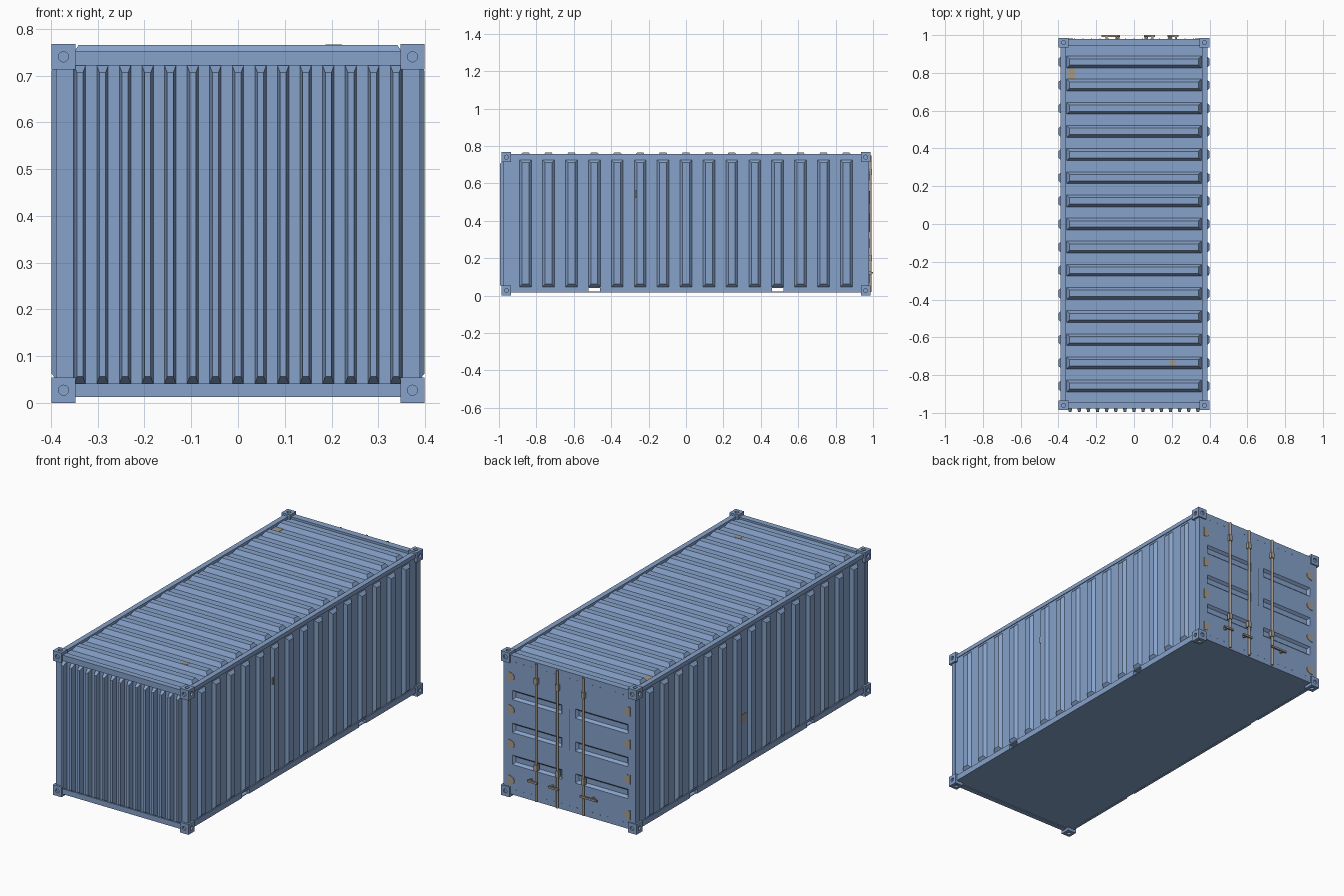
import bpy, bmesh, math
from mathutils import Vector as V, Matrix as M

if "Cube" in bpy.data.objects:
    bpy.data.objects.remove(bpy.data.objects["Cube"])


def material(name, rgb):
    m = bpy.data.materials.new(name)
    m.diffuse_color = (*rgb, 1)
    m.use_nodes = True
    m.node_tree.nodes["Principled BSDF"].inputs["Base Color"].default_value = m.diffuse_color
    return m


BLUE = material("blue paint", (0.24, 0.36, 0.59))
TAN = material("worn bare metal", (0.39, 0.33, 0.27))
RUST = material("faded rust", (0.36, 0.31, 0.26))
DARK = material("dark gasket", (0.06, 0.08, 0.12))
X, Y, Z = V((1, 0, 0)), V((0, 1, 0)), V((0, 0, 1))


def finish(name, bm, mat):
    bmesh.ops.recalc_face_normals(bm, faces=bm.faces)
    me = bpy.data.meshes.new(name)
    bm.to_mesh(me)
    bm.free()
    me.materials.append(mat)
    ob = bpy.data.objects.new(name, me)
    bpy.context.collection.objects.link(ob)
    return ob


def box(bm, x0, x1, y0, y1, z0, z1):
    mat = M.Translation(((x0 + x1) / 2, (y0 + y1) / 2, (z0 + z1) / 2)) @ \
        M.Diagonal((abs(x1 - x0), abs(y1 - y0), abs(z1 - z0), 1))
    bmesh.ops.create_cube(bm, size=1, matrix=mat)


def cyl(bm, centre, axis, r, length, seg=12):
    mat = M.Translation(centre) @ Z.rotation_difference(axis).to_matrix().to_4x4()
    bmesh.ops.create_cone(bm, cap_ends=True, segments=seg, radius1=r, radius2=r,
                          depth=length, matrix=mat)


def rib(bm, o, u, v, n, base, top, h):
    """Frustum with sloped sides standing on a wall along normal n."""
    corners = ((-1, -1), (1, -1), (1, 1), (-1, 1))
    lo = [bm.verts.new(o + u * a * base[0] + v * b * base[1]) for a, b in corners]
    hi = [bm.verts.new(o + n * h + u * a * top[0] + v * b * top[1]) for a, b in corners]
    bm.faces.new(hi)
    bm.faces.new(lo[::-1])
    for i in range(4):
        j = (i + 1) % 4
        bm.faces.new((lo[i], lo[j], hi[j], hi[i]))


# main shell
bm = bmesh.new()
box(bm, -0.384, 0.384, -0.970, 0.955, 0.04, 0.742)
finish("shell", bm, BLUE)

# floor: blocks between the two lifting tunnels, closed by a thin plate
bm = bmesh.new()
for y0, y1 in ((-0.97, -0.52), (-0.46, 0.46), (0.52, 0.96)):
    box(bm, -0.384, 0.384, y0, y1, 0.02, 0.041)
box(bm, -0.384, 0.384, -0.97, 0.96, 0.017, 0.0205)
finish("floor", bm, BLUE)

# corrugation ribs on the side walls, roof and front wall
STEP = 0.1225
sides, roof, front = bmesh.new(), bmesh.new(), bmesh.new()
for i in range(-7, 8):
    y = i * STEP
    for s in (-1, 1):
        rib(sides, V((s * 0.3835, y, 0.386)), Y, Z, X * s, (0.032, 0.340), (0.018, 0.324), 0.0155)
    rib(roof, V((0, y, 0.741)), X, Y, Z, (0.357, 0.032), (0.341, 0.017), 0.024)
    rib(front, V((i * 0.0483, -0.969, 0.381)), X, Z, -Y, (0.0125, 0.341), (0.0065, 0.325), 0.026)
finish("side_ribs", sides, BLUE)
finish("roof_ribs", roof, BLUE)
finish("front_ribs", front, BLUE)

# corner posts, top rails and front beams
bm = bmesh.new()
for s in (-1, 1):
    box(bm, s * 0.352, s * 0.389, -0.975, -0.950, 0.03, 0.74)
    box(bm, s * 0.36, s * 0.389, 0.945, 0.975, 0.03, 0.74)
finish("corner_posts", bm, BLUE)

bm = bmesh.new()
for s in (-1, 1):
    box(bm, s * 0.36, s * 0.388, -0.96, 0.96, 0.735, 0.756)
finish("top_side_rails", bm, BLUE)

bm = bmesh.new()
box(bm, -0.36, 0.36, -0.976, -0.945, 0.722, 0.752)
box(bm, -0.36, 0.36, -0.976, -0.95, 0.013, 0.041)
finish("front_beams", bm, BLUE)

# bottom rails, interrupted by the lifting tunnels
bm = bmesh.new()
for s in (-1, 1):
    for y0, y1 in ((-0.96, -0.52), (-0.46, 0.46), (0.52, 0.96)):
        box(bm, s * 0.375, s * 0.389, y0, y1, 0.016, 0.041)
    box(bm, s * 0.375, s * 0.389, -0.96, 0.96, 0.04, 0.046)
finish("bottom_side_rails", bm, BLUE)

# corner castings with round sockets on their outer faces
bm, cut = bmesh.new(), bmesh.new()
for sx in (-1, 1):
    for sy in (-1, 1):
        for z0, z1, zo in ((0, 0.054, 0), (0.713, 0.767, 0.767)):
            box(bm, sx * 0.348, sx * 0.399, sy * 0.935, sy * 0.986, z0, z1)
            cx, cy, cz = sx * 0.373, sy * 0.96, (z0 + z1) / 2
            cyl(cut, (sx * 0.399, cy, cz), X, 0.011, 0.02)
            cyl(cut, (cx, sy * 0.986, cz), Y, 0.011, 0.02)
            cyl(cut, (cx, cy, zo), Z, 0.011, 0.02)
castings = finish("corner_castings", bm, BLUE)
cutter = finish("casting_socket_cutter", cut, BLUE)
cutter.hide_render = True
cutter.hide_viewport = True
mod = castings.modifiers.new("sockets", "BOOLEAN")
mod.operation, mod.solver, mod.object = "DIFFERENCE", "EXACT", cutter

# door wall: a grid whose groove cells are pressed inwards
DOOR_Y = 0.979
xs = (-0.389, -0.345, -0.035, 0.0, 0.045, 0.335, 0.389)
zs = (0.015, 0.175, 0.225, 0.345, 0.395, 0.52, 0.57, 0.754)
bm = bmesh.new()
grid = [[bm.verts.new((x, DOOR_Y, z)) for x in xs] for z in zs]
grooves = []
for r in range(len(zs) - 1):
    for c in range(len(xs) - 1):
        f = bm.faces.new((grid[r][c], grid[r][c + 1], grid[r + 1][c + 1], grid[r + 1][c]))
        if r in (1, 3, 5) and c in (1, 4):
            grooves.append(f)
rim = [e for e in bm.edges if e.is_boundary]
ext = bmesh.ops.extrude_edge_only(bm, edges=rim)["geom"]
bmesh.ops.translate(bm, vec=(0, -0.035, 0), verts=[g for g in ext if isinstance(g, bmesh.types.BMVert)])
bmesh.ops.contextual_create(bm, geom=[e for e in bm.edges if e.is_boundary])
bmesh.ops.inset_individual(bm, faces=grooves, thickness=0.016)
for f in grooves:
    for v in f.verts:
        v.co.y -= 0.013
finish("door_wall", bm, BLUE)

# dark seam between the two doors
bm = bmesh.new()
box(bm, -0.0015, 0.0015, 0.975, 0.981, 0.34, 0.56)
finish("door_seam", bm, DARK)

# locking rods with swing handles and guide brackets
rods, guides, handles = bmesh.new(), bmesh.new(), bmesh.new()
for x, reach in ((0.19, 0.046), (0.065, 0.046), (-0.087, -0.085)):
    cyl(rods, (x, 0.987, 0.385), Z, 0.006, 0.73)
    for z in (0.20, 0.66):
        box(guides, x - 0.010, x + 0.010, 0.975, 0.994, z - 0.016, z + 0.016)
    box(handles, x - math.copysign(0.012, reach), x + reach, 0.991, 1.0, 0.117, 0.127)
    box(handles, x + reach * 0.7 - 0.005, x + reach * 0.7 + 0.005, 0.976, 0.993, 0.113, 0.131)
finish("locking_rods", rods, TAN)
finish("rod_guides", guides, TAN)
finish("rod_handles", handles, TAN)

# rounded hinge plates at both door edges
bm = bmesh.new()
for s in (-1, 1):
    for z in (0.09, 0.28, 0.465, 0.64):
        arc = [math.pi * k / 6 for k in range(7)]
        vs = [bm.verts.new((s * (0.358 - 0.036 * math.sin(a)), 0.976, z + 0.025 * math.cos(a))) for a in arc]
        f = bm.faces.new(vs)
        g = bmesh.ops.extrude_face_region(bm, geom=[f])["geom"]
        bmesh.ops.translate(bm, vec=(0, 0.006, 0), verts=[e for e in g if isinstance(e, bmesh.types.BMVert)])
finish("hinge_plates", bm, TAN)

# rivets along the top and bottom of the doors
bm = bmesh.new()
for i in range(-7, 8):
    for z in (0.045, 0.722):
        cyl(bm, (i * 0.045, 0.979, z), Y, 0.0025, 0.004, 6)
finish("door_rivets", bm, BLUE)

# rust patches on the roof and side walls
bm = bmesh.new()
box(bm, -0.352, -0.312, 0.768, 0.828, 0.740, 0.7435)
box(bm, 0.187, 0.222, -0.749, -0.721, 0.762, 0.766)
box(bm, 0.390, 0.3965, -0.272, -0.258, 0.525, 0.562)
box(bm, -0.3855, -0.382, 0.042, 0.088, 0.24, 0.288)
finish("rust_patches", bm, RUST)
